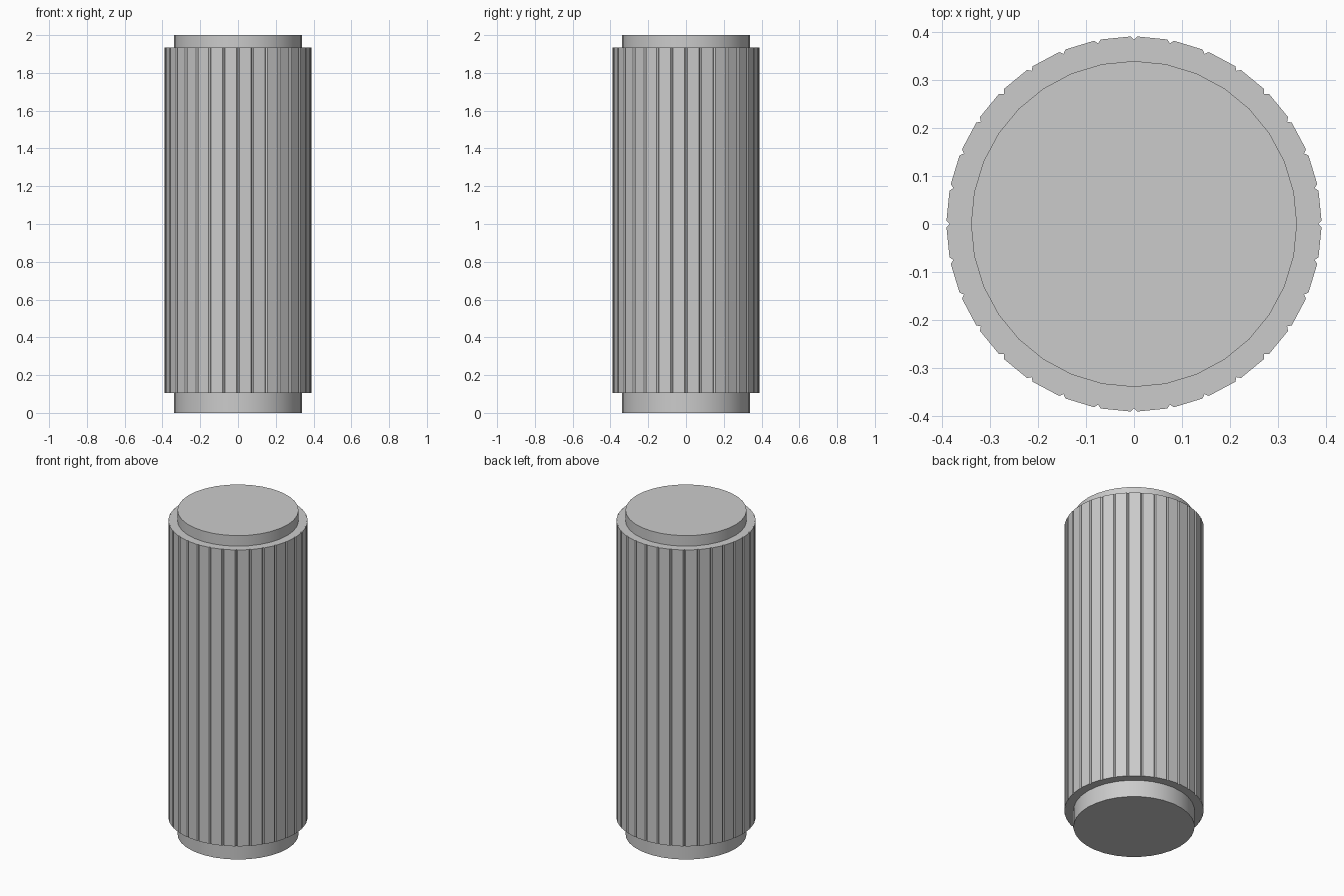
import bpy, bmesh, math

if "Cube" in bpy.data.objects:
    bpy.data.objects.remove(bpy.data.objects["Cube"])

SIDES = 32


def prism(name, outline, z0, z1):
    """Extrude a closed xy outline from z0 to z1."""
    bm = bmesh.new()
    base = bm.faces.new([bm.verts.new((x, y, z0)) for x, y in outline])
    top = bmesh.ops.extrude_face_region(bm, geom=[base], use_keep_orig=True)
    for v in top["geom"]:
        if isinstance(v, bmesh.types.BMVert):
            v.co.z = z1
    bmesh.ops.recalc_face_normals(bm, faces=bm.faces)
    mesh = bpy.data.meshes.new(name)
    bm.to_mesh(mesh)
    bm.free()
    obj = bpy.data.objects.new(name, mesh)
    bpy.context.collection.objects.link(obj)
    return obj


def polar(r, a):
    return (r * math.cos(a), r * math.sin(a))


# Fluted column shaft: flat staves separated by small V grooves
R, DEPTH, HALF = 0.39, 0.007, 0.007 / 0.39
shaft_outline = []
for i in range(SIDES):
    a = 2 * math.pi * i / SIDES
    shaft_outline += [polar(R, a - HALF), polar(R - DEPTH, a), polar(R, a + HALF)]
prism("fluted_shaft", shaft_outline, 0.105, 1.935)

# Smooth inner core showing as a collar at both ends
core_outline = [polar(0.339, 2 * math.pi * i / SIDES) for i in range(SIDES)]
core = prism("core", core_outline, 0.0, 2.0)
bpy.context.view_layer.objects.active = core
core.select_set(True)
bpy.ops.object.shade_smooth_by_angle(angle=math.radians(30))
